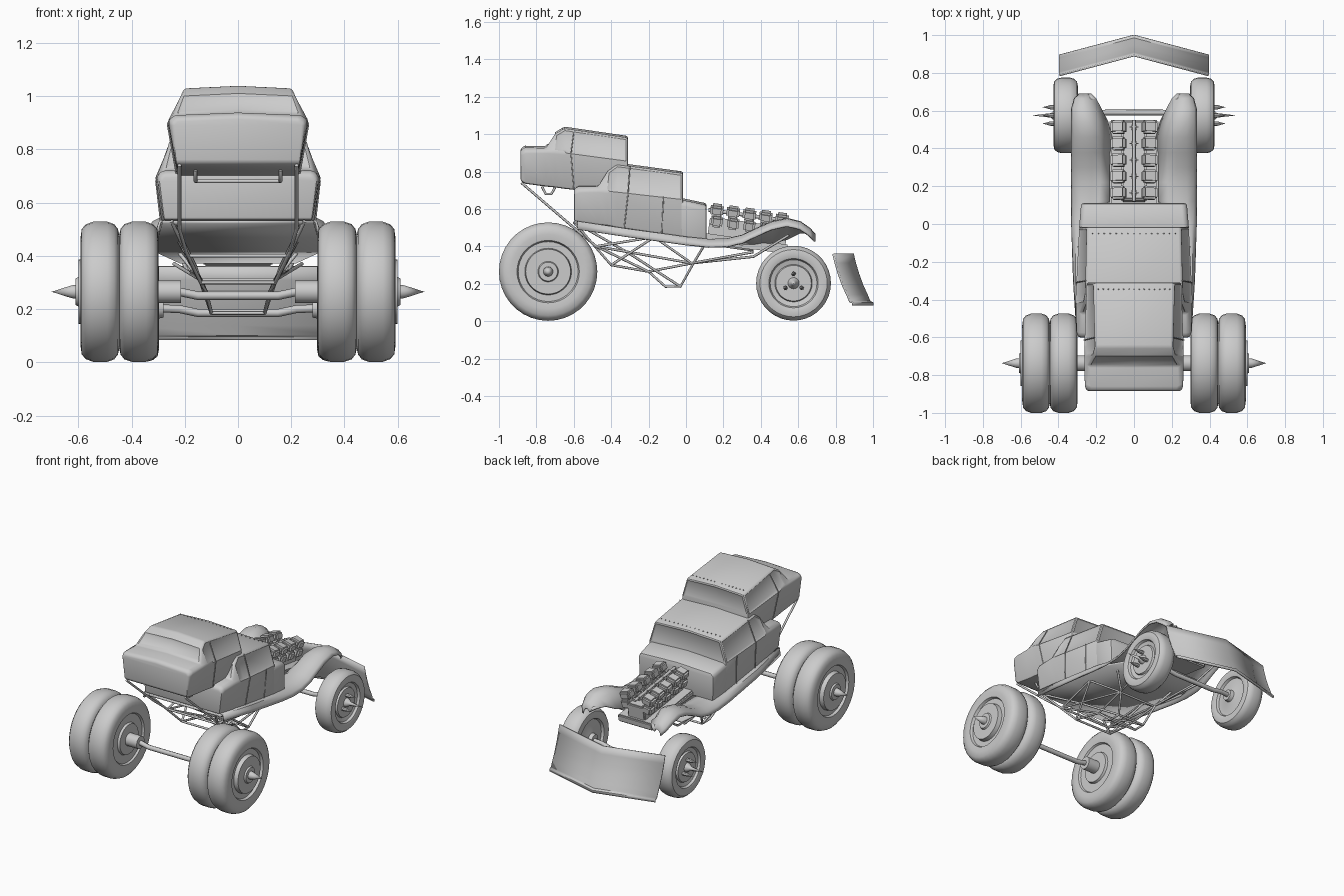
import bpy, bmesh, math
from mathutils import Vector, Matrix

if "Cube" in bpy.data.objects:
    bpy.data.objects.remove(bpy.data.objects["Cube"])


def finish(name, bm, angle=35):
    bmesh.ops.recalc_face_normals(bm, faces=bm.faces)
    me = bpy.data.meshes.new(name)
    bm.to_mesh(me)
    bm.free()
    ob = bpy.data.objects.new(name, me)
    bpy.context.collection.objects.link(ob)
    bpy.ops.object.select_all(action='DESELECT')
    ob.select_set(True)
    bpy.context.view_layer.objects.active = ob
    bpy.ops.object.shade_smooth_by_angle(angle=math.radians(angle))
    return ob


def lathe(name, prof, y, z, side=1, n=36):
    """Revolve (x, radius) points about an axis parallel to x."""
    bm = bmesh.new()
    rings = []
    for x, r in prof:
        k = n if r > 0 else 1
        rings.append([bm.verts.new((side * x, y + r * math.cos(2 * math.pi * i / n),
                                    z + r * math.sin(2 * math.pi * i / n))) for i in range(k)])
    for a, b in zip(rings, rings[1:]):
        for i in range(n):
            j = (i + 1) % n
            q = [a[i % len(a)], a[j % len(a)], b[j % len(b)], b[i % len(b)]]
            bm.faces.new(list(dict.fromkeys(q)))
    return finish(name, bm)


def tubes(name, paths, r, mirror=True):
    cu = bpy.data.curves.new(name, 'CURVE')
    cu.dimensions = '3D'
    cu.bevel_depth = r
    cu.bevel_resolution = 2
    cu.use_fill_caps = True
    for p in paths:
        for s in ((1, -1) if mirror else (1,)):
            sp = cu.splines.new('POLY')
            sp.points.add(len(p) - 1)
            for pt, c in zip(sp.points, p):
                pt.co = (c[0] * s, c[1], c[2], 1)
    ob = bpy.data.objects.new(name, cu)
    bpy.context.collection.objects.link(ob)
    bpy.ops.object.select_all(action='DESELECT')
    ob.select_set(True)
    bpy.context.view_layer.objects.active = ob
    bpy.ops.object.convert(target='MESH')


def sheet(name, rows, thick, angle=40):
    bm = bmesh.new()
    g = [[bm.verts.new(p) for p in row] for row in rows]
    for a, b in zip(g, g[1:]):
        for i in range(len(a) - 1):
            bm.faces.new((a[i], a[i + 1], b[i + 1], b[i]))
    ob = finish(name, bm, angle)
    m = ob.modifiers.new('thickness', 'SOLIDIFY')
    m.thickness = thick
    m.offset = 0
    return ob


def cab(name, st, windows=True):
    """Loft stations (y, z bottom/belt/top, half width bottom/belt/top)."""
    bm = bmesh.new()
    rings = []
    for y, zb, zm, zt, wb, wm, wt in st:
        pts = [(-wb, zb), (-wm, zm), (-wt, zt), (0, zt + .01), (wt, zt), (wm, zm), (wb, zb)]
        rings.append([bm.verts.new((x, y, z)) for x, z in pts])
    for a, b in zip(rings, rings[1:]):
        for i in range(7):
            j = (i + 1) % 7
            bm.faces.new((a[i], a[j], b[j], b[i]))
    for r in (rings[0], rings[-1]):
        bm.faces.new((r[0], r[1], r[5], r[6]))
        bm.faces.new(r[1:6])
    bmesh.ops.recalc_face_normals(bm, faces=bm.faces)
    sharp = [e for e in bm.edges if e.calc_face_angle(0) > math.radians(33)]
    bmesh.ops.bevel(bm, geom=sharp, offset=.012, segments=2, profile=.5,
                    affect='EDGES', clamp_overlap=True)
    bm.normal_update()
    if windows:
        y0, y1, z0, z1 = st[0][0], st[-1][0], st[0][2], st[-1][2]

        def is_glass(f):
            c = f.calc_center_median()
            belt = z0 + (z1 - z0) * (c.y - y0) / (y1 - y0)
            return c.z > belt + .02 and f.calc_area() > .004 and abs(f.normal.z) < .75
        glass = [f for f in bm.faces if is_glass(f)]
        bmesh.ops.inset_region(bm, faces=glass, thickness=.012, depth=-.006, use_even_offset=True)
    return finish(name, bm)


def blocks(name, items, bevel=.008):
    """Bevelled boxes given as (centre, size, tilt about y, tilt about x)."""
    bm = bmesh.new()
    for c, s, ty, tx in items:
        m = (Matrix.Translation(c) @ Matrix.Rotation(tx, 4, 'X') @ Matrix.Rotation(ty, 4, 'Y')
             @ Matrix.Diagonal((*s, 1)))
        bmesh.ops.create_cube(bm, size=1, matrix=m)
    bmesh.ops.bevel(bm, geom=bm.edges[:], offset=bevel, segments=2, affect='EDGES')
    return finish(name, bm)


# Stacked cabs and the short cowl
cab('upper_cab', [(-.885, .75, .895, .915, .235, .25, .23), (-.86, .735, .908, .928, .232, .262, .24),
                  (-.75, .72, .908, .925, .23, .265, .243), (-.70, .715, .905, 1.0, .23, .265, .215),
                  (-.65, .708, .90, 1.03, .23, .263, .203), (-.31, .67, .855, .98, .23, .25, .213)])
cab('lower_cab', [(-.60, .535, .685, .705, .28, .298, .28), (-.575, .53, .698, .72, .28, .305, .285),
                  (-.47, .515, .70, .72, .285, .31, .285), (-.42, .51, .695, .80, .285, .31, .265),
                  (-.37, .50, .69, .838, .285, .308, .255), (-.015, .45, .65, .79, .285, .29, .247)])
cab('cowl', [(-.03, .45, .63, .65, .285, .292, .275), (.11, .43, .60, .62, .278, .28, .262)], False)

# Door seams and rivets
tubes('door_seams', [[(.232, -.60, .71), (.265, -.615, .895), (.205, -.60, 1.015)],
                     [(.287, -.33, .50), (.308, -.31, .68), (.255, -.30, .825)],
                     [(.287, -.13, .47), (.297, -.12, .665)]], .003)
bm = bmesh.new()
for y, z, w in ((-.345, .993, .19), (-.05, .803, .22)):
    for i in range(15):
        bmesh.ops.create_icosphere(bm, subdivisions=1, radius=.004,
                                   matrix=Matrix.Translation((w * (i / 7 - 1), y, z)))
finish('roof_rivets', bm)

# Floor pan, running boards and crowned front fenders
sheet('floor_pan', [[(-w, y, z), (w, y, z)] for y, z, w in
                    ((-.6, .527, .285), (-.3, .475, .30), (.1, .415, .30), (.36, .378, .22))], .012)
line = [(-.58, .53, .27, .30), (-.3, .488, .27, .318), (.0, .447, .25, .328), (.12, .435, .13, .33),
        (.22, .438, .12, .33), (.30, .457, .12, .33), (.38, .495, .12, .33), (.46, .53, .12, .33),
        (.54, .547, .14, .33), (.61, .53, .175, .328), (.66, .495, .20, .315), (.688, .465, .225, .29)]
for s, side in ((1, 'right'), (-1, 'left')):
    rows = []
    for y, z, xi, xo in line:
        t = min(1, max(0, (y - .18) / .25))
        w = xo - xi
        drop = .11 * t * (1 - max(0, (y - .54) / .15))
        rows.append([(s * xi, y, z - drop), (s * (xi + .28 * w), y, z - .02 * t),
                     (s * (xi + .5 * w), y, z), (s * (xi + .75 * w), y, z - .004 * t),
                     (s * (xi + .93 * w), y, z - .02), (s * xo, y, z - .04)])
    sheet(side + '_fender', rows, .01)

# Engine tray, block and ten cylinder heads
slope = math.radians(-8)
blocks('engine_block', [((0, .32, .415), (.26, .46, .05), 0, slope),
                        ((0, .33, .48), (.13, .42, .10), 0, slope)])
heads = []
for i in range(5):
    y = .165 + .087 * i
    for s in (1, -1):
        heads.append(((s * .082, y, .595 - .012 * i), (.078, .07, .055), s * .25, slope))
        heads.append(((s * .078, y, .535 - .012 * i), (.068, .062, .06), s * .25, slope))
    heads.append(((0, y, .585 - .012 * i), (.05, .028, .025), 0, slope))
blocks('cylinder_heads', heads, .011)
tubes('fuel_rail', [[(0, .12, .595), (0, .55, .535)]], .01, False)

# Wheels: twin rear tyres with hub and spike, single front tyres
rear = [(.215, 0), (.215, .042), (.30, .042), (.30, .10), (.315, .105), (.315, .16), (.303, .167),
        (.298, .20), (.303, .235), (.318, .253), (.345, .263), (.40, .263), (.427, .254), (.441, .236),
        (.446, .215), (.451, .236), (.465, .254), (.49, .263), (.545, .263), (.572, .253), (.587, .235),
        (.592, .20), (.588, .167), (.572, .16), (.572, .125), (.60, .12), (.60, .055), (.61, .05),
        (.61, .026), (.625, .024), (.70, 0)]
front = [(.28, 0), (.28, .035), (.305, .04), (.32, .10), (.32, .125), (.304, .132), (.297, .155),
         (.302, .18), (.318, .194), (.34, .2), (.385, .2), (.407, .194), (.422, .18), (.427, .155),
         (.42, .132), (.405, .125), (.398, .10), (.41, .095), (.41, .03), (.425, .025), (.44, .012), (.54, 0)]
for s, side in ((1, 'right'), (-1, 'left')):
    lathe(side + '_rear_dual_wheel', rear, -.737, .265, s)
    lathe(side + '_front_wheel', front, .575, .203, s)
    for k in range(3):
        a = math.radians(90 + 120 * k)
        lathe(side + '_hub_spike', [(.40, 0), (.40, .012), (.44, .012), (.485, 0)],
              .575 + .05 * math.cos(a), .203 + .05 * math.sin(a), s, 8)

# Cranked axles
tubes('rear_axle', [[(-.23, -.737, .267), (-.15, -.737, .25), (.15, -.737, .25), (.23, -.737, .267)]], .016, False)
tubes('front_axle', [[(-.31, .578, .203), (-.22, .585, .20), (-.15, .59, .185), (.15, .59, .185),
                      (.22, .585, .20), (.31, .578, .203)]], .015, False)

# Tubular space frame under the cabs
tubes('space_frame', [
    [(.22, -.88, .74), (.22, -.6, .50), (.19, -.48, .40), (.14, .03, .31), (.19, .36, .345), (.25, .55, .46)],
    [(.25, -.6, .53), (.14, -.40, .30), (.12, -.2, .265), (.1, -.11, .185), (.1, -.03, .185),
     (.14, .04, .31), (.22, .1, .41)],
    [(.19, -.48, .40), (.22, -.17, .45), (.14, .03, .31), (.24, .36, .37)],
    [(.19, -.48, .40), (.12, -.2, .265), (.14, .03, .31)],
    [(.14, -.40, .30), (.22, -.17, .45)],
    [(.24, -.58, .52), (.16, -.3, .36), (.1, -.03, .185)],
    [(.16, -.77, .72), (.16, -.75, .68), (.16, -.72, .68), (.16, -.70, .715)]], .007)
tubes('frame_crossbars', [[(-x, y, z), (x, y, z)] for x, y, z in
                          ((.19, -.48, .40), (.14, -.40, .30), (.12, -.2, .265), (.1, -.11, .185),
                           (.1, -.03, .185), (.14, .03, .31), (.16, -.735, .68))], .007, False)

# V-shaped curved plough blade with bottom lip
prof = [(0, .36), (.012, .31), (.03, .25), (.052, .19), (.075, .14), (.09, .105), (.105, .098), (.105, .084)]
sheet('plough_blade', [[(x, .787 + .105 * (1 - abs(x) / .395) + d, z) for d, z in prof]
                       for x in (-.395, 0, .395)], .01, 30)
